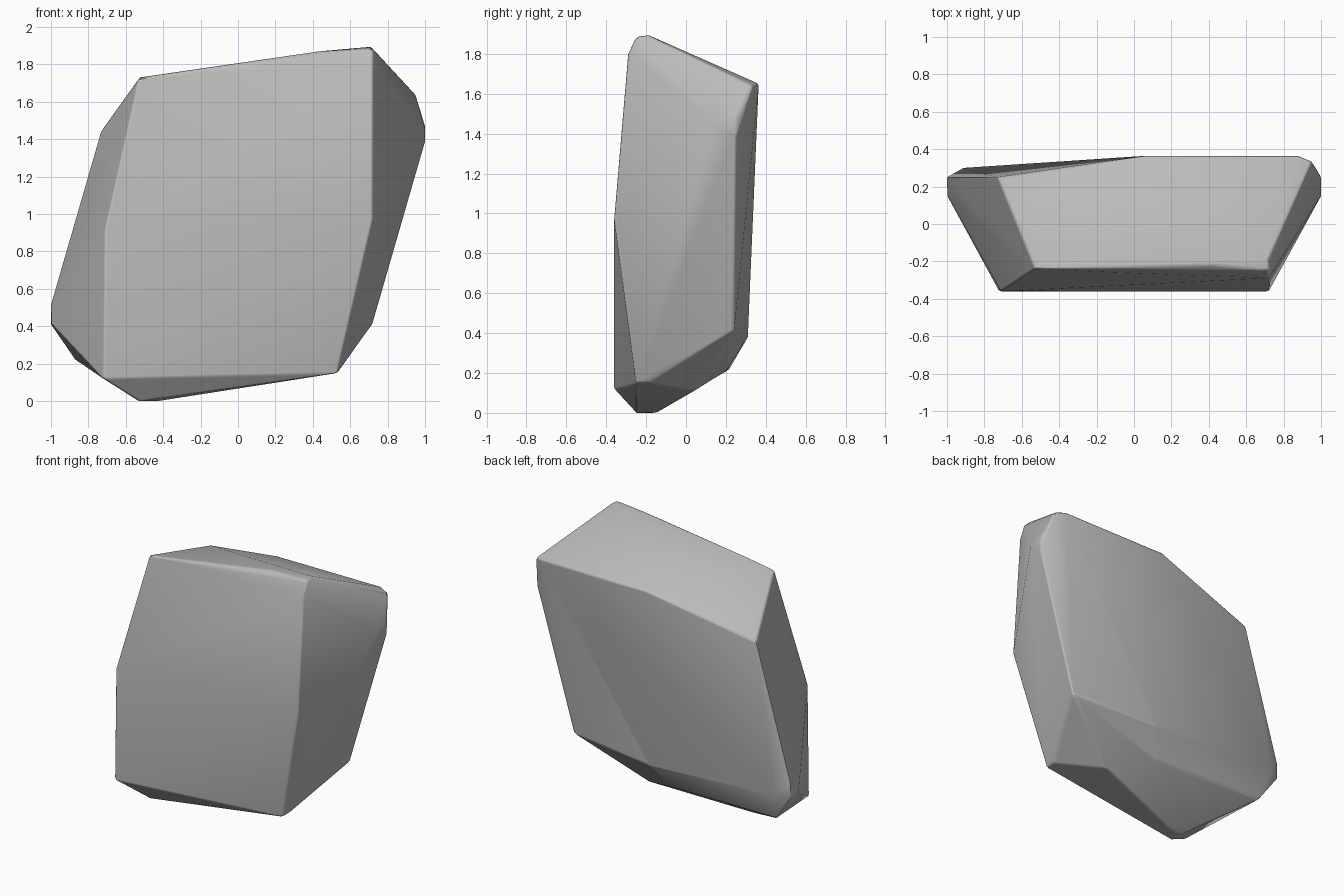
import bpy, bmesh, math

cube = bpy.data.objects.get("Cube")
if cube:
    bpy.data.objects.remove(cube, do_unlink=True)

# Stone colour
stone = bpy.data.materials.new("stone grey")
stone.use_nodes = True
grey = (0.5, 0.5, 0.5, 1)
stone.diffuse_color = grey
stone.node_tree.nodes["Principled BSDF"].inputs["Base Color"].default_value = grey

# Corner points of the faceted rock, grouped by region
crown = [(-.53, -.24, 1.73), (-.73, .25, 1.45), (-.25, .05, 1.765), (.07, .365, 1.65),
         (.88, .365, 1.65), (.95, .335, 1.64), (.71, -.19, 1.895), (.72, -.25, 1.885),
         (.42, -.22, 1.87)]
front = [(-.72, -.36, .12), (-.71, -.36, .92), (.72, -.36, .97), (.72, -.29, 1.8)]
sides = [(1, .25, 1.38), (1, .15, 1.45), (1, .25, 1.47), (.72, .24, .41),
         (-1, .15, .42), (-1, .25, .41), (-1, .25, .52)]
back = [(-.91, .3, .42), (.08, .31, .38), (-.87, .22, .22)]
base = [(-.53, -.25, 0), (-.53, -.16, 0), (-.42, -.15, 0), (.53, -.25, .15),
        (.53, -.18, .15), (.27, .04, .11), (-.04, .2, .21)]

# Wrap the corners in a convex shell and drop the leftovers
bm = bmesh.new()
for point in crown + front + sides + back + base:
    bm.verts.new(point)
bmesh.ops.convex_hull(bm, input=bm.verts)
bmesh.ops.delete(bm, geom=[v for v in bm.verts if not v.link_faces], context='VERTS')
bmesh.ops.dissolve_limit(bm, angle_limit=math.radians(2), verts=bm.verts, edges=bm.edges)
bmesh.ops.recalc_face_normals(bm, faces=bm.faces)

mesh = bpy.data.meshes.new("rock")
bm.to_mesh(mesh)
bm.free()
rock = bpy.data.objects.new("rock", mesh)
bpy.context.collection.objects.link(rock)
mesh.materials.append(stone)

# Slightly worn edges
bevel = rock.modifiers.new("worn edges", 'BEVEL')
bevel.width = 0.012
bevel.segments = 2
bevel.limit_method = 'ANGLE'
bevel.angle_limit = math.radians(25)
bevel.harden_normals = True

bpy.context.view_layer.objects.active = rock
rock.select_set(True)
bpy.ops.object.shade_smooth_by_angle(angle=math.radians(30))
